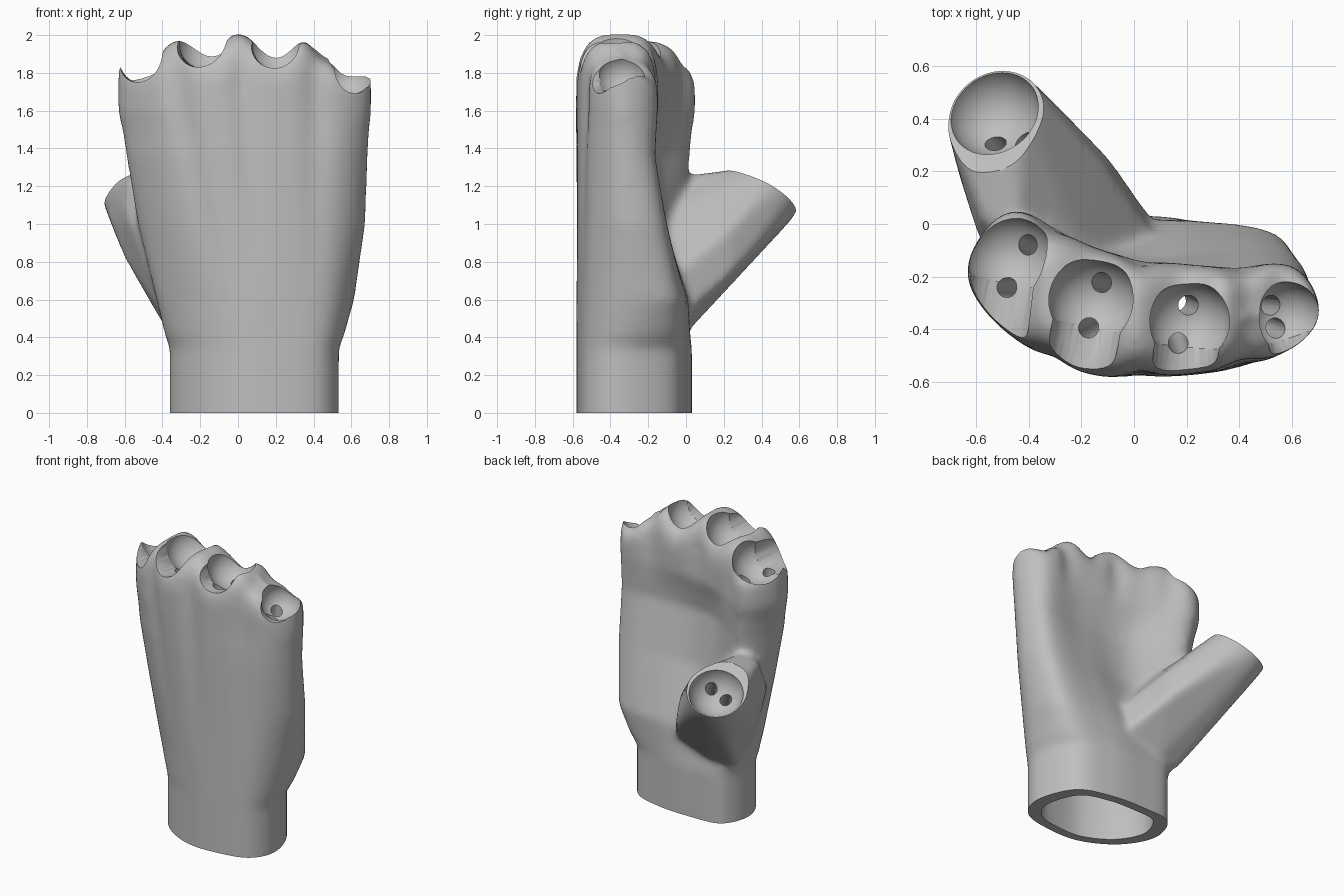
import bpy, bmesh, math
from mathutils import Vector

if "Cube" in bpy.data.objects:
    bpy.data.objects.remove(bpy.data.objects["Cube"], do_unlink=True)


def make_object(name, bm):
    bmesh.ops.recalc_face_normals(bm, faces=bm.faces)
    mesh = bpy.data.meshes.new(name)
    bm.to_mesh(mesh)
    bm.free()
    obj = bpy.data.objects.new(name, mesh)
    bpy.context.collection.objects.link(obj)
    return obj


def bake(obj):
    """Replace the object's mesh by its modified result."""
    graph = bpy.context.evaluated_depsgraph_get()
    mesh = bpy.data.meshes.new_from_object(obj.evaluated_get(graph))
    obj.modifiers.clear()
    obj.data = mesh


def combine(obj, other, operation):
    """Boolean with a second solver in reserve, then drop the helper."""
    other.hide_render = True
    for solver in ("MANIFOLD", "EXACT"):
        mod = obj.modifiers.new("combine", "BOOLEAN")
        mod.operation, mod.solver, mod.object = operation, solver, other
        before = obj.data
        old = len(before.polygons), len(before.vertices)
        bake(obj)
        new = len(obj.data.polygons), len(obj.data.vertices)
        if new[0] > 0 and new != old:
            break
        obj.data = before
    bpy.data.objects.remove(other, do_unlink=True)


def table(x, points):
    """Smoothly interpolate a value along a few points."""
    if x <= points[0][0]:
        return points[0][1]
    for (a, u), (b, v) in zip(points, points[1:]):
        if x <= b:
            t = (x - a) / (b - a)
            return u + (v - u) * t * t * (3 - 2 * t)
    return points[-1][1]


def closed_curve(points, steps=10):
    """Catmull-Rom loop through the section points."""
    out, n = [], len(points)
    for i in range(n):
        a, b, c, d = (Vector(points[(i + k) % n]) for k in (-1, 0, 1, 2))
        for s in range(steps):
            t = s / steps
            out.append(0.5 * (2 * b + (c - a) * t + (2 * a - 5 * b + 4 * c - d) * t * t
                              + (3 * b - a - 3 * c + d) * t ** 3))
    return out


def loft(name, rings):
    bm = bmesh.new()
    loops = [[bm.verts.new(p) for p in ring] for ring in rings]
    for low, high in zip(loops, loops[1:]):
        for i in range(len(low)):
            j = (i + 1) % len(low)
            bm.faces.new((low[i], low[j], high[j], high[i]))
    bm.faces.new(loops[0])
    bm.faces.new(loops[-1])
    return make_object(name, bm)


def ball(name, centre, radius):
    bm = bmesh.new()
    bmesh.ops.create_uvsphere(bm, u_segments=48, v_segments=24, radius=radius)
    bmesh.ops.translate(bm, verts=bm.verts, vec=centre)
    return make_object(name, bm)


def rod(name, start, end, radius, sides=32):
    start, end = Vector(start), Vector(end)
    axis = end - start
    bm = bmesh.new()
    bmesh.ops.create_cone(bm, cap_ends=True, segments=sides, radius1=radius,
                          radius2=radius, depth=axis.length)
    bmesh.ops.rotate(bm, verts=bm.verts, matrix=axis.to_track_quat("Z", "Y").to_matrix())
    bmesh.ops.translate(bm, verts=bm.verts, vec=(start + end) / 2)
    return make_object(name, bm)


# Palm sections: little-finger side is +x, back of the hand is -y
WRIST = [(-.36, -.21), (-.24, -.43), (0, -.565), (.26, -.57), (.46, -.51),
         (.535, -.33), (.43, -.07), (.2, .015), (-.05, .03), (-.28, 0)]
HEEL = [(-.43, -.24), (-.28, -.43), (-.03, -.565), (.25, -.57), (.5, -.5),
        (.61, -.3), (.56, -.05), (.25, .01), (-.05, 0), (-.34, -.03)]
MIDDLE = [(-.53, -.2), (-.38, -.42), (-.1, -.565), (.25, -.57), (.53, -.5),
          (.67, -.32), (.6, -.12), (.28, -.11), (-.05, -.13), (-.4, 0)]
HOLLOW = [(-.59, -.2), (-.46, -.41), (-.15, -.57), (.25, -.57), (.55, -.5),
          (.685, -.34), (.6, -.17), (.28, -.19), (-.08, -.17), (-.42, .02)]
KNUCKLES = [(-.635, -.17), (-.5, -.4), (-.18, -.57), (.22, -.57), (.57, -.49),
            (.705, -.34), (.6, -.16), (.28, -.16), (-.12, -.1), (-.46, .05)]
CEILING = [(-.65, 1.85), (-.5, 1.83), (-.32, 1.975), (-.15, 1.92), (0, 2.01), (.2, 1.89),
           (.34, 1.975), (.46, 1.87), (.58, 1.79), (.7, 1.81)]
CENTRE = [(-.65, -.17), (-.3, -.29), (.2, -.37), (.7, -.33)]


def groove(x, y, z):
    """Shallow valleys between the knuckles, fading towards the wrist."""
    mid = table(x, CENTRE)
    fade = max(0, min(1, (z - .7) / 1.1 if y < mid else (z - 1.5) / .3))
    shift = .25 * max(0, 1.8 - z)
    depth = sum(math.exp(-((x - g - shift * w) / .06) ** 2)
                for g, w in ((-.33, .8), (.02, .3), (.41, 0)))
    return y + math.copysign(.03, mid - y) * depth * fade * min(1, abs(y - mid) / .15)


rings = []
for z, section in ((-.1, WRIST), (.34, WRIST), (.42, None), (.6, HEEL), (1, MIDDLE),
                   (1.36, HOLLOW), (1.48, None), (1.6, KNUCKLES)):
    if section is None:
        section = [(a[0] * .6 + b[0] * .4, a[1] * .6 + b[1] * .4) for a, b in
                   zip(*((WRIST, HEEL) if z < 1 else (HOLLOW, KNUCKLES)))]
    rings.append([(p.x, groove(p.x, p.y, z), z) for p in closed_curve(section)])
# Rounded crown, scalloped over the knuckles
for rise, width in ((.48, 1), (.7, .955), (.87, .83), (.97, .6), (1, .3), (1, .04)):
    ring = []
    for p in closed_curve(KNUCKLES):
        mid = table(p.x, CENTRE)
        z = 1.6 + rise * (table(p.x, CEILING) - 1.6)
        ring.append((p.x, mid + (groove(p.x, p.y, z) - mid) * width, z))
    rings.append(ring)
hand = loft("palm", rings)

# Thumb base: hull of the fleshy root and a round tip
tip = Vector((-.53, .42, 1.15))
aim = Vector((-.32, .46, .83)).normalized()
side = aim.orthogonal().normalized()
bm = bmesh.new()
for i in range(32):
    a = math.tau * i / 32
    rim = (side * math.cos(a) + aim.cross(side) * math.sin(a)) * .185
    bm.verts.new(tip + rim - aim * .04)
    bm.verts.new(tip + rim + aim * .05)
for root in ((.1, -.02, .5), (.06, -.03, .75), (-.09, .25, .74), (-.12, .23, .97),
             (-.28, .43, .93), (-.28, .4, 1.05), (-.2, .02, .44), (-.37, -.02, .42),
             (-.46, .02, .59), (-.6, .1, .82), (-.67, .2, 1), (-.6, -.02, 1.08),
             (-.58, .02, 1.23), (-.45, 0, 1.26), (-.2, -.12, 1.05), (-.2, -.25, .7),
             (-.38, -.19, .5), (-.48, -.15, .76), (-.57, -.1, 1), (-.4, -.25, 1.1)):
    bm.verts.new(root)
bmesh.ops.convex_hull(bm, input=bm.verts)
bmesh.ops.delete(bm, geom=[v for v in bm.verts if not v.link_faces], context="VERTS")
combine(hand, make_object("thumb_base", bm), "UNION")

# Blend the parts into one soft body
blend = hand.modifiers.new("blend", "REMESH")
blend.mode, blend.voxel_size = "VOXEL", .02
soften = hand.modifiers.new("soften", "SMOOTH")
soften.factor, soften.iterations = .5, 14
bake(hand)

# Flat wrist end and hollow cuff
bm = bmesh.new()
bmesh.ops.create_cube(bm, size=2)
bmesh.ops.translate(bm, verts=bm.verts, vec=(0, 0, -1))
combine(hand, make_object("wrist_trim", bm), "DIFFERENCE")
cuff = [[(.09 + (p.x - .09) * s, -.28 + (p.y + .28) * s, z) for p in closed_curve(WRIST)]
        for z, s in ((-.1, .8), (.38, .8), (.46, .7), (.5, .4))]
combine(hand, loft("cuff_hollow", cuff), "DIFFERENCE")

# Finger sockets: centre, radius, hinge direction, tendon holes
fingers = {
    "index": ((-.48, -.12, 1.87), .165, -.2, ((-.42, -.07), (-.5, -.24))),
    "middle": ((-.16, -.29, 1.95), .165, -.2, ((-.13, -.22), (-.18, -.4))),
    "ring": ((.21, -.37, 1.94), .155, -.1, ((.21, -.31), (.17, -.46))),
    "little": ((.58, -.35, 1.79), .13, .35, ((.53, -.31), (.55, -.4))),
}
tunnels = []
for name, (centre, radius, lean, holes) in fingers.items():
    centre = Vector(centre)
    combine(hand, ball(name + "_socket", centre, radius), "DIFFERENCE")
    hinge = centre + Vector((lean, -1, .05)) * .5
    combine(hand, rod(name + "_hinge", centre, hinge, radius * .8), "DIFFERENCE")
    for x, y in holes:
        end = (.09 + .55 * (x - .09), -.28 + .4 * (y + .28), .4)
        tunnels.append(((x, y, centre.z - .03), end))

# Thumb socket
combine(hand, rod("thumb_trim", tip, tip + aim * .3, .26), "DIFFERENCE")
combine(hand, ball("thumb_socket", tip + aim * .03, .178), "DIFFERENCE")
tunnels += [((-.57, .36, 1.13), (-.12, -.2, .4)), ((-.43, .33, 1.13), (-.02, -.22, .4))]

# Tendon tunnels down to the cuff
for start, end in tunnels:
    combine(hand, rod("tendon_tunnel", start, end, .038, 20), "DIFFERENCE")

grey = bpy.data.materials.new("plain grey")
grey.use_nodes = True
colour = (.52, .52, .52, 1)
grey.diffuse_color = colour
grey.node_tree.nodes["Principled BSDF"].inputs["Base Color"].default_value = colour
hand.data.materials.clear()
hand.data.materials.append(grey)
for face in hand.data.polygons:
    face.material_index = 0

bpy.ops.object.select_all(action="DESELECT")
hand.select_set(True)
bpy.context.view_layer.objects.active = hand
bpy.ops.object.shade_smooth_by_angle(angle=math.radians(35))
